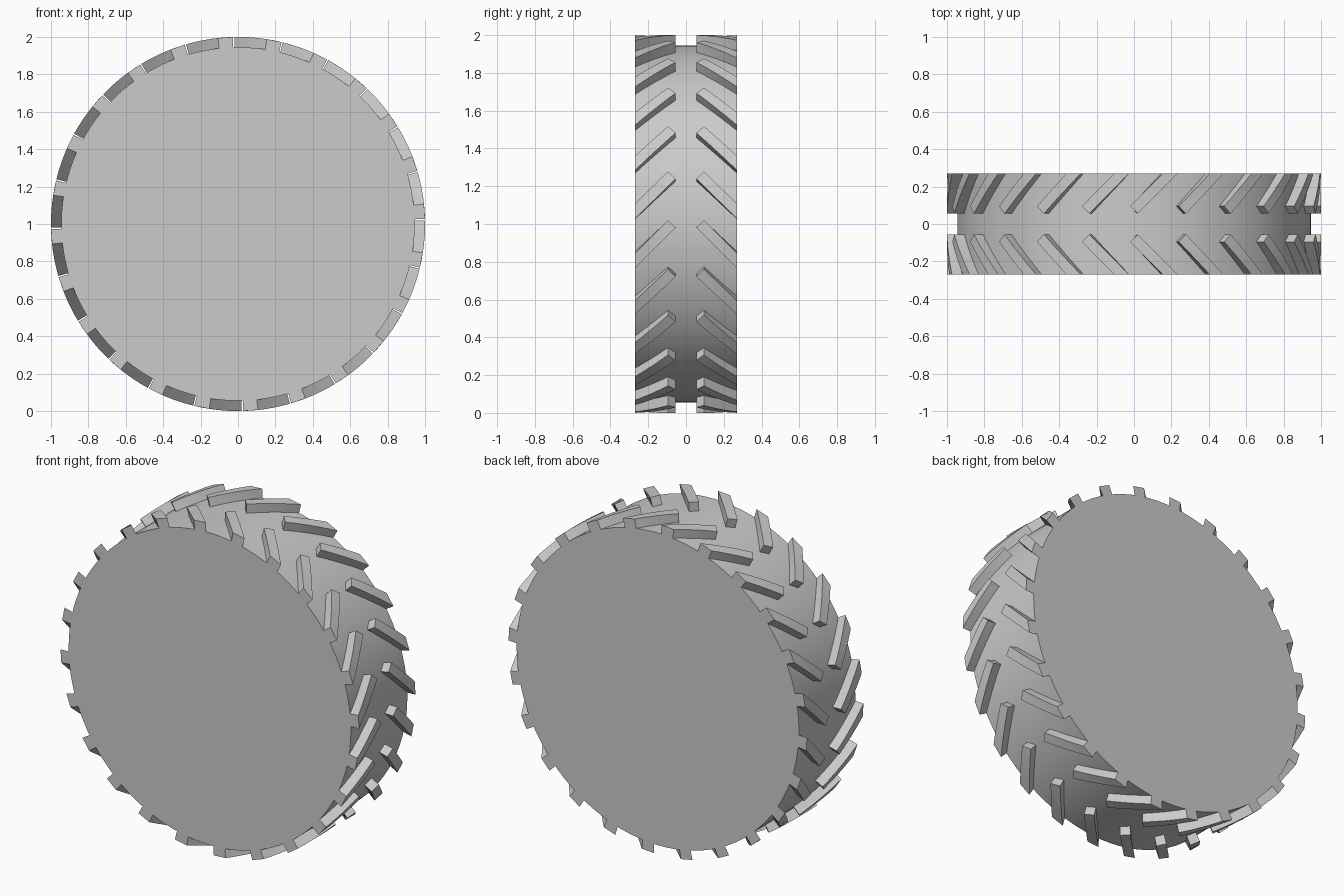
import bpy, bmesh, math

if "Cube" in bpy.data.objects:
    bpy.data.objects.remove(bpy.data.objects["Cube"], do_unlink=True)

OUTER, INNER, HALF_WIDTH = 1.0, 0.945, 0.27
LUGS, STEPS = 24, 6

rubber = bpy.data.materials.new("grey rubber")
rubber.use_nodes = True
grey = (0.6, 0.6, 0.6, 1)
rubber.diffuse_color = grey
rubber.node_tree.nodes["Principled BSDF"].inputs["Base Color"].default_value = grey


def finish(obj):
    """Apply the material and smooth the round surfaces only."""
    obj.data.materials.append(rubber)
    bpy.ops.object.select_all(action="DESELECT")
    obj.select_set(True)
    bpy.context.view_layer.objects.active = obj
    bpy.ops.object.shade_smooth_by_angle(angle=math.radians(30))


def on_wheel(angle, y, radius):
    """Point at a clockwise angle from the top of the wheel."""
    return (radius * math.sin(angle), y, OUTER + radius * math.cos(angle))


def lerp(a, b, t):
    return a + (b - a) * t


# Solid wheel body
bpy.ops.mesh.primitive_cylinder_add(vertices=96, radius=INNER, depth=2 * HALF_WIDTH,
                                    location=(0, 0, OUTER), rotation=(math.pi / 2, 0, 0))
body = bpy.context.object
body.name = "wheel_body"
finish(body)

# Lug outline on the unrolled tread: (angle, distance from the middle), tip to rim
TRAILING = ((-0.02, 0.095), (0.155, HALF_WIDTH))
LEADING = ((0.02, 0.055), (0.235, HALF_WIDTH))


def add_lug(bm, turn, side):
    """Sweep a slanted bar around the tread from its tip to the rim."""
    rings = []
    for i in range(STEPS + 1):
        t = i / STEPS
        (a1, y1), (a2, y2) = [(lerp(e[0][0], e[1][0], t) + turn,
                               lerp(e[0][1], e[1][1], t) * side)
                              for e in (TRAILING, LEADING)]
        corners = ((a1, y1, INNER - 0.01), (a1, y1, OUTER),
                   (a2, y2, OUTER), (a2, y2, INNER - 0.01))
        rings.append([bm.verts.new(on_wheel(*c)) for c in corners])
    for r, s in zip(rings, rings[1:]):
        for k in range(4):
            n = (k + 1) % 4
            bm.faces.new((r[k], r[n], s[n], s[k]))
    bm.faces.new(rings[0])
    bm.faces.new(rings[-1])


# Two mirrored rows of lugs form the chevron tread
for name, side in (("front_tread_lugs", -1), ("back_tread_lugs", 1)):
    bm = bmesh.new()
    for i in range(LUGS):
        add_lug(bm, i * math.tau / LUGS, side)
    bmesh.ops.recalc_face_normals(bm, faces=bm.faces)
    mesh = bpy.data.meshes.new(name)
    bm.to_mesh(mesh)
    bm.free()
    lugs = bpy.data.objects.new(name, mesh)
    bpy.context.collection.objects.link(lugs)
    finish(lugs)
